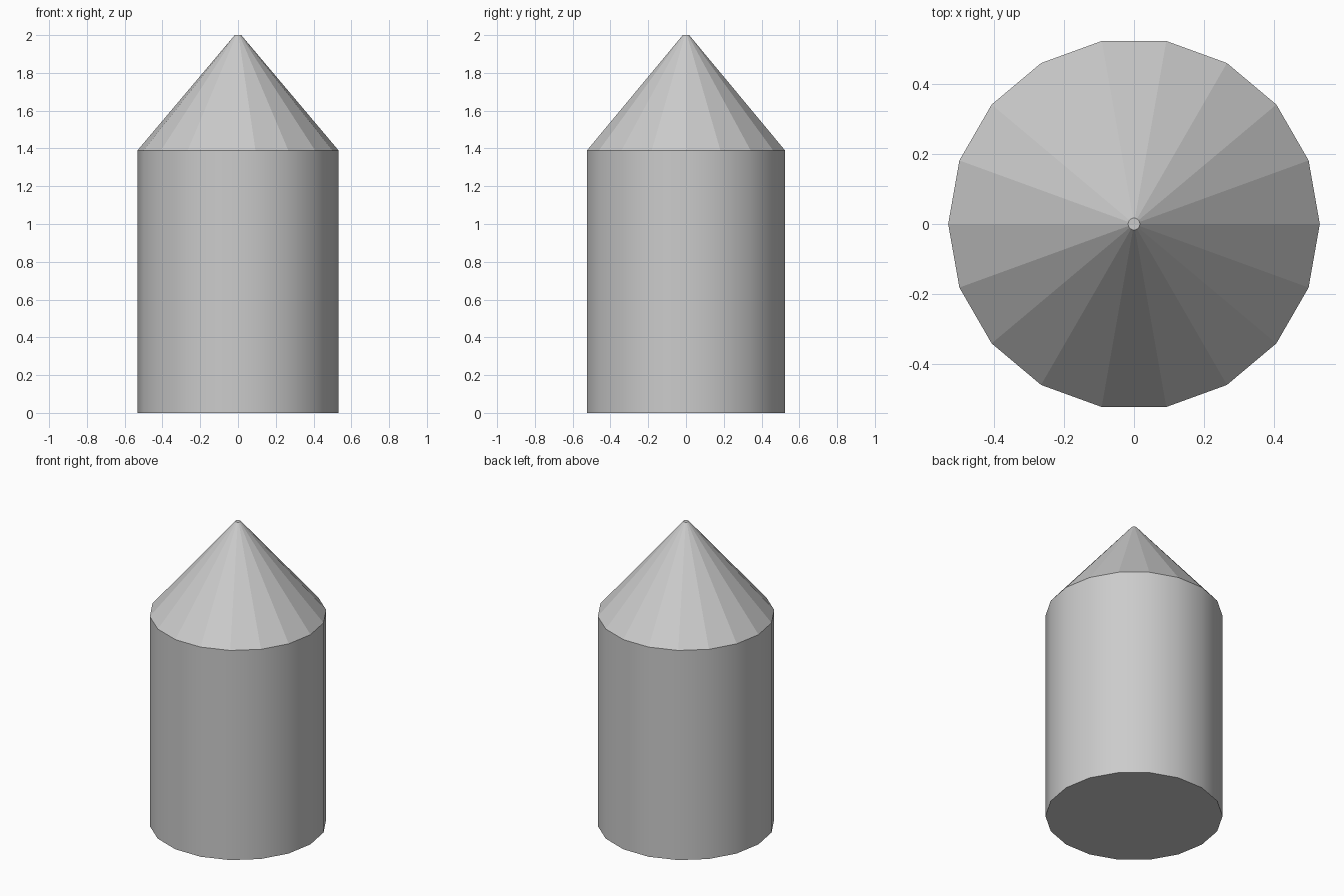
import bpy, bmesh, math
from mathutils import Matrix

if "Cube" in bpy.data.objects:
    bpy.data.objects.remove(bpy.data.objects["Cube"])

SIDES = 18
RADIUS = 0.532
EAVE = 1.39
TOP = 2.0
TIP = 0.017


def frustum(name, r_low, r_high, z_low, z_high, open_z, smooth):
    """Closed at one end; the cap at height open_z is left out."""
    bm = bmesh.new()
    place = Matrix.Translation((0, 0, (z_low + z_high) / 2)) @ Matrix.Rotation(math.pi / 2, 4, 'Z')
    bmesh.ops.create_cone(bm, cap_ends=True, segments=SIDES, radius1=r_low,
                          radius2=r_high, depth=z_high - z_low, matrix=place)
    bm.normal_update()
    hidden = [f for f in bm.faces if abs(f.normal.z) > 0.99
              and abs(f.calc_center_median().z - open_z) < 1e-3]
    bmesh.ops.delete(bm, geom=hidden, context='FACES_ONLY')
    for f in bm.faces:
        f.smooth = smooth and abs(f.normal.z) < 0.5
    mesh = bpy.data.meshes.new(name)
    bm.to_mesh(mesh)
    bm.free()
    obj = bpy.data.objects.new(name, mesh)
    bpy.context.collection.objects.link(obj)
    return obj


# Smooth cylindrical body, closed underneath
frustum("body", RADIUS, RADIUS, 0, EAVE, EAVE, True)

# Faceted conical cap with a tiny blunt tip
frustum("pointed_cap", RADIUS, TIP, EAVE, TOP, EAVE, False)
